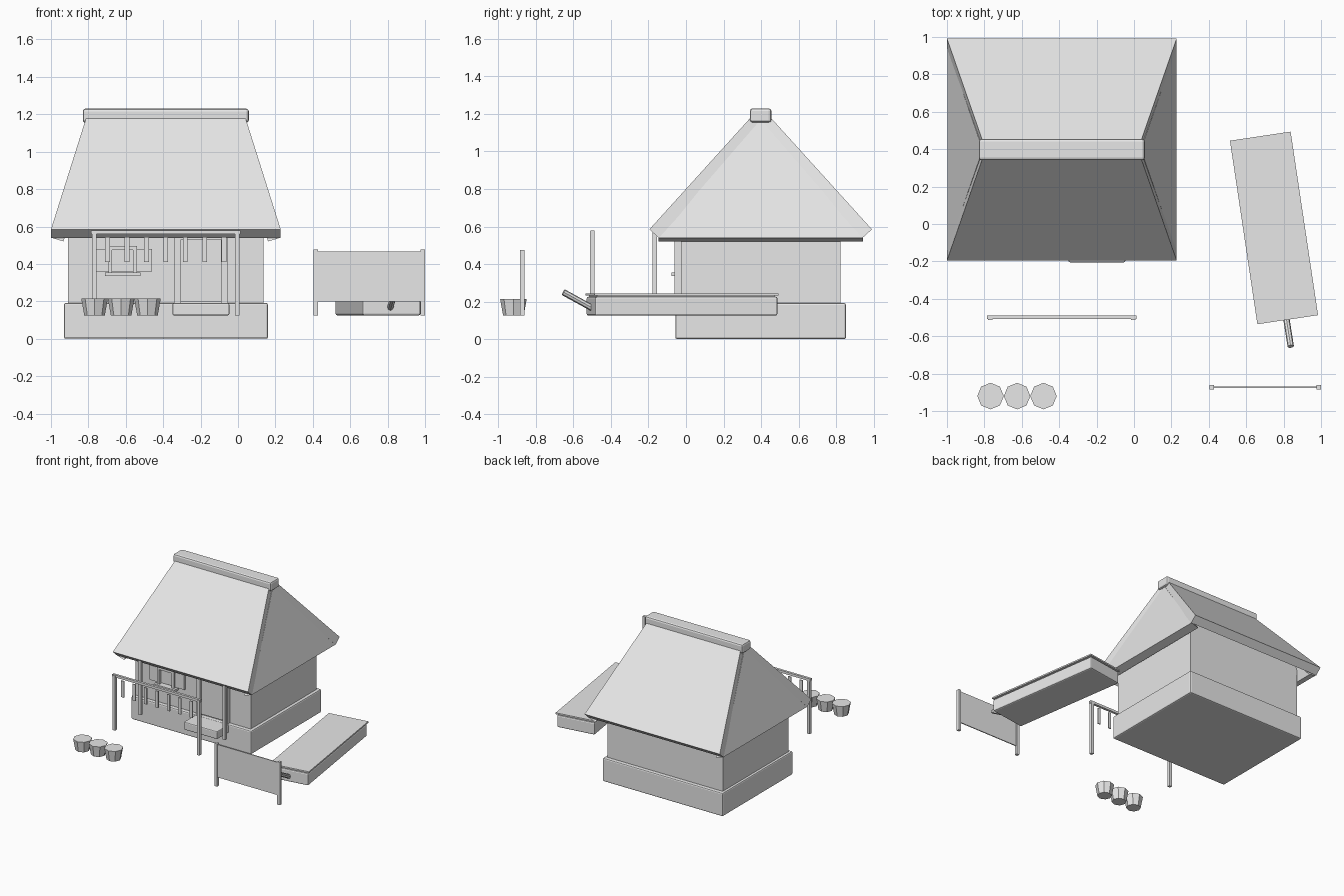
import bpy, bmesh
from math import radians
from mathutils import Vector

cube = bpy.data.objects.get("Cube")
if cube:
    bpy.data.objects.remove(cube, do_unlink=True)

GREY = (0.8, 0.8, 0.8, 1.0)
mat = bpy.data.materials.new("plain_light_grey")
mat.use_nodes = True
mat.diffuse_color = GREY
mat.node_tree.nodes["Principled BSDF"].inputs["Base Color"].default_value = GREY


def finish(name, bm, bevel=0):
    bmesh.ops.recalc_face_normals(bm, faces=bm.faces)
    mesh = bpy.data.meshes.new(name)
    bm.to_mesh(mesh)
    bm.free()
    mesh.materials.append(mat)
    obj = bpy.data.objects.new(name, mesh)
    bpy.context.collection.objects.link(obj)
    if bevel:
        mod = obj.modifiers.new("bevel", "BEVEL")
        mod.width = bevel
        mod.segments = 2
    return obj


def box(name, x, y, z, bevel=0):
    """Box from (min, max) ranges on each axis."""
    bm = bmesh.new()
    bmesh.ops.create_cube(bm, size=1)
    for v in bm.verts:
        v.co = [sum(r) / 2 + c * (r[1] - r[0]) for c, r in zip(v.co, (x, y, z))]
    return finish(name, bm, bevel)


def post(name, x, y, z, size=0.024):
    h = size / 2
    return box(name, (x - h, x + h), (y - h, y + h), z)


def slab(name, outline, thickness):
    """Flat panel thickened towards the inside of the house."""
    bm = bmesh.new()
    pts = [Vector(p) for p in outline]
    n = (pts[1] - pts[0]).cross(pts[2] - pts[0]).normalized()
    if n.dot(Vector((MID_X, MID_Y, 0.6)) - pts[0]) < 0:
        n = -n
    outer = [bm.verts.new(p) for p in pts]
    inner = [bm.verts.new(p + n * thickness) for p in pts]
    bm.faces.new(outer)
    bm.faces.new(inner)
    for i in range(len(pts)):
        j = (i + 1) % len(pts)
        bm.faces.new((outer[i], outer[j], inner[j], inner[i]))
    return finish(name, bm)


def cone(name, r_bottom, r_top, height, sides=8):
    bm = bmesh.new()
    bmesh.ops.create_cone(bm, cap_ends=True, segments=sides,
                          radius1=r_bottom, radius2=r_top, depth=height)
    return finish(name, bm)


MID_X, MID_Y = -0.386, 0.398
GROUND = 0.125

# House body
box("plinth", (-0.93, 0.16), (-0.057, 0.853), (0, 0.192), 0.01)
box("walls", (-0.91, 0.135), (-0.027, 0.823), (0.18, 0.64))

# Hipped thatch: two long panels lapping over two triangular ends
for side, word in ((-1, "front"), (1, "back")):
    eave, top = MID_Y + side * 0.593, MID_Y + side * 0.045
    slab("roof_" + word,
         [(-1, eave, 0.585), (0.228, eave, 0.585),
          (0.037, top, 1.19), (-0.809, top, 1.19)], 0.068)
for side, word in ((-1, "right"), (1, "left")):
    eave, top = MID_X + side * 0.612, MID_X + side * 0.423
    slab("roof_end_" + word,
         [(eave, MID_Y - 0.545, 0.54), (eave, MID_Y + 0.545, 0.54),
          (top, MID_Y, 1.17)], 0.068)
box("ridge_beam", (-0.83, 0.058), (0.341, 0.455), (1.155, 1.23), 0.014)

# Doorway and step
for x in (-0.322, -0.073):
    box("door_jamb", (x - 0.018, x + 0.018), (-0.06, -0.02), (0.19, 0.56))
box("door_lintel", (-0.34, -0.055), (-0.06, -0.02), (0.53, 0.56))
box("door_panel", (-0.31, -0.085), (-0.036, -0.02), (0.2, 0.54))
box("door_step", (-0.35, -0.046), (-0.205, -0.05), (GROUND, 0.19), 0.008)

# Window with shutters
WIN = -0.617
box("window_pane", (WIN - 0.06, WIN + 0.06), (-0.036, -0.02), (0.36, 0.48))
for s in (-1, 1):
    x = WIN + s * 0.066
    box("window_jamb", (x - 0.01, x + 0.01), (-0.06, -0.02), (0.35, 0.495))
    x = WIN + s * 0.117
    box("window_shutter", (x - 0.041, x + 0.041), (-0.042, -0.02), (0.36, 0.48))
box("window_head", (WIN - 0.076, WIN + 0.076), (-0.06, -0.02), (0.475, 0.495))
box("window_sill", (WIN - 0.095, WIN + 0.095), (-0.078, -0.02), (0.336, 0.355))

# Porch posts and the free-standing rack with hanging strips
for s in (-1, 1):
    post("porch_post", MID_X + s * 0.383, -0.167, (GROUND, 0.585))
    post("rack_post", MID_X + s * 0.383, -0.5, (GROUND, 0.575))
box("rack_rail", (-0.786, 0.014), (-0.508, -0.488), (0.56, 0.58))
for i in range(-3, 4):
    x = MID_X + i * 0.104
    box("hanging_strip", (x - 0.013, x + 0.013), (-0.502, -0.494), (0.41, 0.545))

# Row of buckets
for x in (-0.767, -0.625, -0.484):
    bucket = cone("bucket", 0.055, 0.071, 0.09)
    bucket.location = (x, -0.92, GROUND + 0.045)

# Notice board
for x in (0.417, 0.987):
    post("board_post", x, -0.872, (GROUND, 0.476))
box("board_panel", (0.42, 0.985), (-0.876, -0.868), (0.198, 0.467))

# Turned chest with lid and slanted handle
chest = [box("chest_body", (-0.157, 0.157), (-0.492, 0.492), (GROUND, 0.226), 0.01),
         box("chest_core", (-0.145, 0.145), (-0.48, 0.48), (0.22, 0.234)),
         box("chest_lid", (-0.164, 0.164), (-0.496, 0.496), (0.232, 0.244))]
for part in chest:
    part.location = (0.7485, -0.021, 0)
    part.rotation_euler.z = radians(8.5)

start, end = Vector((0.812, -0.49, 0.16)), Vector((0.838, -0.654, 0.25))
handle = cone("chest_handle", 0.017, 0.017, (end - start).length)
handle.location = (start + end) / 2
handle.rotation_euler = (end - start).to_track_quat("Z", "Y").to_euler()
